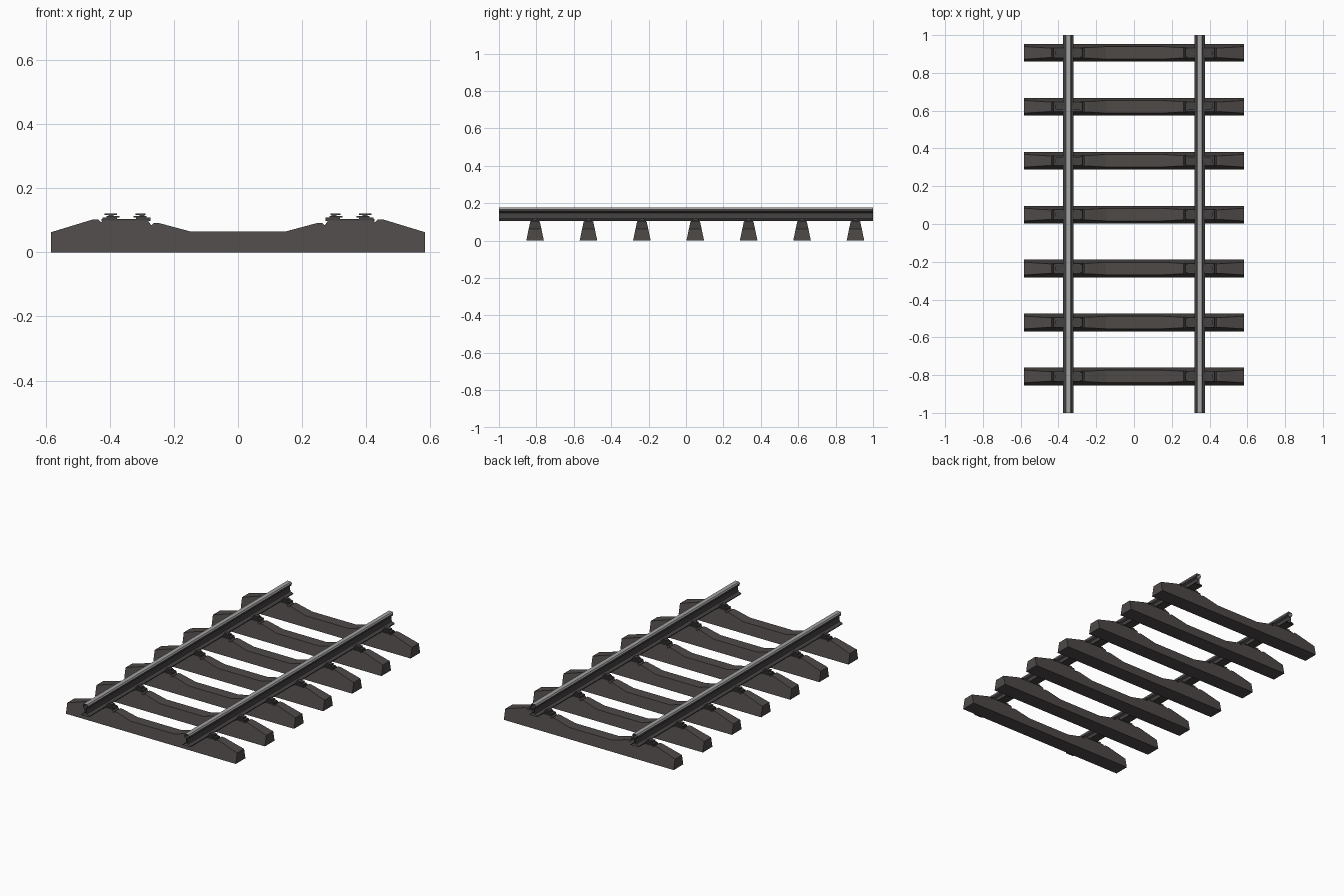
import bpy, bmesh

if "Cube" in bpy.data.objects:
    bpy.data.objects.remove(bpy.data.objects["Cube"])

def material(name, rgb):
    m = bpy.data.materials.new(name)
    m.diffuse_color = (*rgb, 1)
    m.use_nodes = True
    m.node_tree.nodes["Principled BSDF"].inputs["Base Color"].default_value = m.diffuse_color
    return m

CONCRETE = material("dark concrete", (0.075, 0.067, 0.064))
IRON = material("dark iron", (0.058, 0.054, 0.053))
STEEL = material("worn steel", (0.36, 0.36, 0.36))

RAIL_X = 0.348
SLEEPER_Y = [-0.807 + 0.2855 * i for i in range(7)]

def finish(name, bm, *mats):
    bmesh.ops.recalc_face_normals(bm, faces=bm.faces)
    me = bpy.data.meshes.new(name)
    bm.to_mesh(me)
    bm.free()
    for m in mats:
        me.materials.append(m)
    ob = bpy.data.objects.new(name, me)
    bpy.context.collection.objects.link(ob)
    return ob

# Sleeper: top outline (right half, centre to end), sides leaning inwards
HALF = [(0.148, 0.065), (0.245, 0.091), (0.262, 0.092), (0.27, 0.084),
        (0.282, 0.100), (0.422, 0.100), (0.428, 0.094), (0.437, 0.103),
        (0.455, 0.102), (0.583, 0.063)]
TOP = [(-x, z) for x, z in reversed(HALF)] + HALF

def half_depth(z):
    return 0.047 - 0.21 * z

def make_sleeper(name, y0):
    bm = bmesh.new()
    rings = []
    for x, z in TOP:
        rings.append([bm.verts.new((x, y0 + s * half_depth(h), h))
                      for s, h in ((-1, 0), (-1, z), (1, z), (1, 0))])
    for a, b in zip(rings, rings[1:]):
        for i in range(4):
            j = (i + 1) % 4
            bm.faces.new((a[i], a[j], b[j], b[i]))
    bm.faces.new(rings[0])
    bm.faces.new(rings[-1])
    return finish(name, bm, CONCRETE)

# Rail: I-section swept along y, open at both ends
RAIL = [(0.027, 0.104), (0.027, 0.109), (0.008, 0.117), (0.006, 0.124),
        (0.006, 0.148), (0.016, 0.155), (0.017, 0.169), (0.013, 0.177)]
SECTION = RAIL + [(-x, z) for x, z in reversed(RAIL)]

def make_rail(name, cx):
    bm = bmesh.new()
    a, b = [[bm.verts.new((cx + x, y, z)) for x, z in SECTION] for y in (-1, 1)]
    n = len(SECTION)
    for i in range(n):
        j = (i + 1) % n
        f = bm.faces.new((a[i], a[j], b[j], b[i]))
        # worn running surface and its bevels
        if min(v.co.z for v in f.verts) > 0.165:
            f.material_index = 1
    return finish(name, bm, IRON, STEEL)

def add_box(bm, x0, x1, y0, y1, z0, z1):
    vs = bmesh.ops.create_cube(bm, size=1)["verts"]
    for v in vs:
        v.co = (x1 if v.co.x > 0 else x0, y1 if v.co.y > 0 else y0,
                z1 if v.co.z > 0 else z0)

# Fasteners: pad, clamp, bolt and cap on both sides of the rail
def make_fasteners(name, cx, y, mirror):
    bm = bmesh.new()
    add_box(bm, cx - 0.075, cx + 0.078, y - 0.022, y + 0.022, 0.098, 0.104)
    for s in (-1, 1):
        def part(d0, d1, h, z0, z1):
            x0, x1 = sorted((cx + s * d0, cx + s * d1))
            add_box(bm, x0, x1, y - h, y + h, z0, z1)
        part(0.030, 0.075, 0.018, 0.104, 0.109)
        part(0.022, 0.062, 0.016, 0.109, 0.114)
        part(0.040, 0.056, 0.008, 0.114, 0.118)
        part(0.029, 0.068 if s > 0 else 0.060, 0.011, 0.117, 0.1215)
    if mirror:
        for v in bm.verts:
            v.co.x = -v.co.x
    return finish(name, bm, IRON)

for i, y in enumerate(SLEEPER_Y):
    make_sleeper(f"sleeper_{i + 1}", y)
    make_fasteners(f"right_fasteners_{i + 1}", RAIL_X, y, False)
    make_fasteners(f"left_fasteners_{i + 1}", RAIL_X, y, True)

make_rail("left_rail", -RAIL_X)
make_rail("right_rail", RAIL_X)
